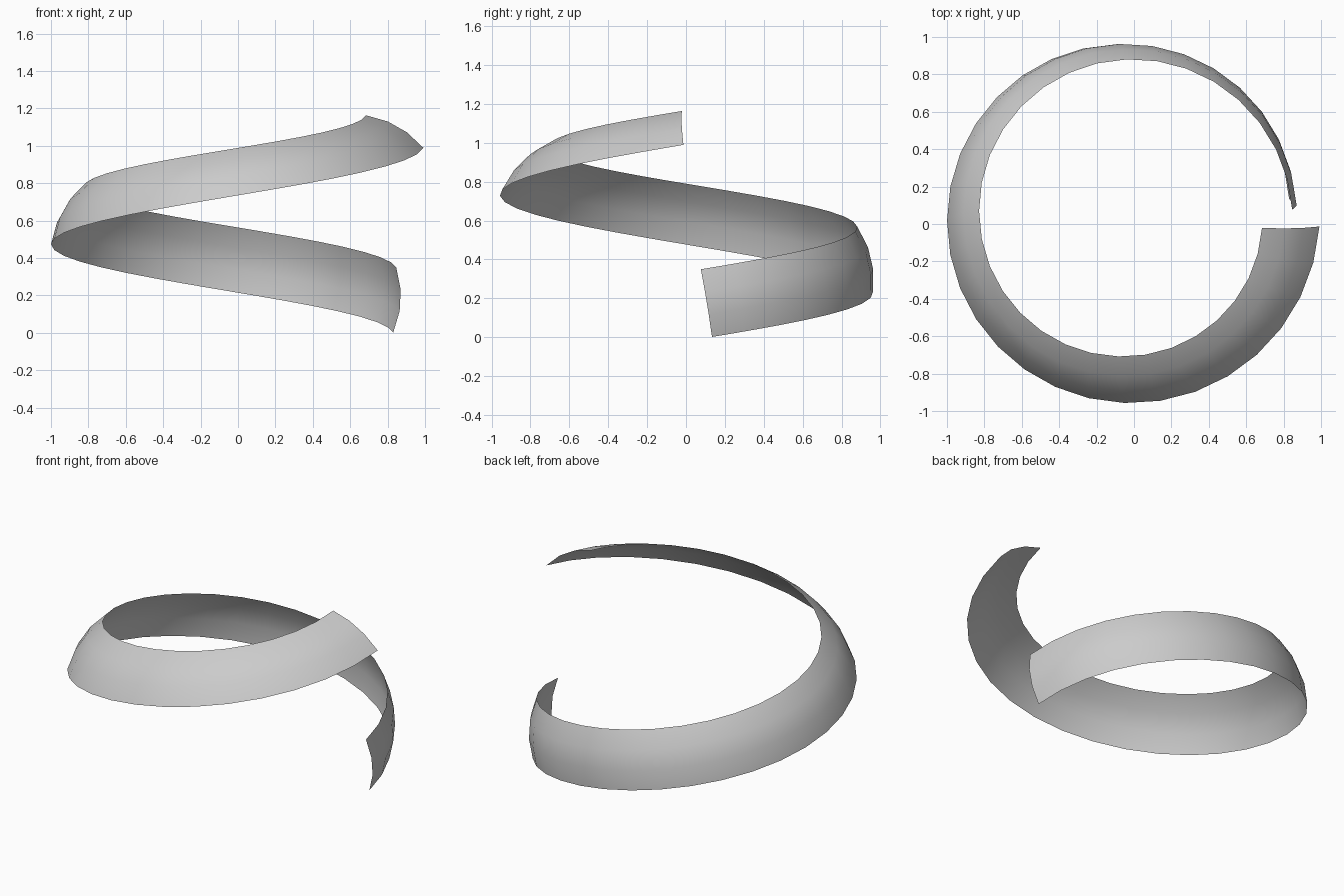
import bpy
import bmesh
from math import sin, cos, radians
from mathutils import Vector

if "Cube" in bpy.data.objects:
    bpy.data.objects.remove(bpy.data.objects["Cube"])

CENTRE = Vector((-0.037, 0.044, 0))
RADIUS = 0.877
WIDTH = 0.353
BULGE = 0.033            # outward bow of the cross-section
STEPS, ACROSS = 32, 3
START, END = 4, 356      # sweep in degrees
Z0, Z1 = 0.175, 1.076    # height of the ribbon's middle
TILT0, TILT1 = -2, 60    # inward lean, twisting along the sweep
PITCH = radians(9.5)


def lerp(a, b, t):
    return a + (b - a) * t


# ribbon: bowed section swept up one helical turn while leaning inward
bm = bmesh.new()
rows = []
for i in range(STEPS + 1):
    t = i / STEPS
    a = radians(lerp(START, END, t))
    tilt = radians(lerp(TILT0, TILT1, t))
    radial = Vector((cos(a), sin(a), 0))
    tangent = Vector((-sin(a), cos(a), 0))
    up = Vector((0, 0, cos(PITCH))) - tangent * sin(PITCH)
    along = up * cos(tilt) - radial * sin(tilt)
    out = radial * cos(tilt) + up * sin(tilt)
    mid = CENTRE + radial * RADIUS + Vector((0, 0, lerp(Z0, Z1, t)))
    row = []
    for j in range(ACROSS + 1):
        s = 2 * j / ACROSS - 1
        row.append(bm.verts.new(mid + along * (s * WIDTH / 2) + out * BULGE * (1 - s * s)))
    rows.append(row)

for r0, r1 in zip(rows, rows[1:]):
    for j in range(ACROSS):
        bm.faces.new((r0[j], r1[j], r1[j + 1], r0[j + 1])).smooth = True

mesh = bpy.data.meshes.new("spiral_ribbon")
bm.to_mesh(mesh)
bm.free()
ribbon = bpy.data.objects.new("spiral_ribbon", mesh)
bpy.context.collection.objects.link(ribbon)
